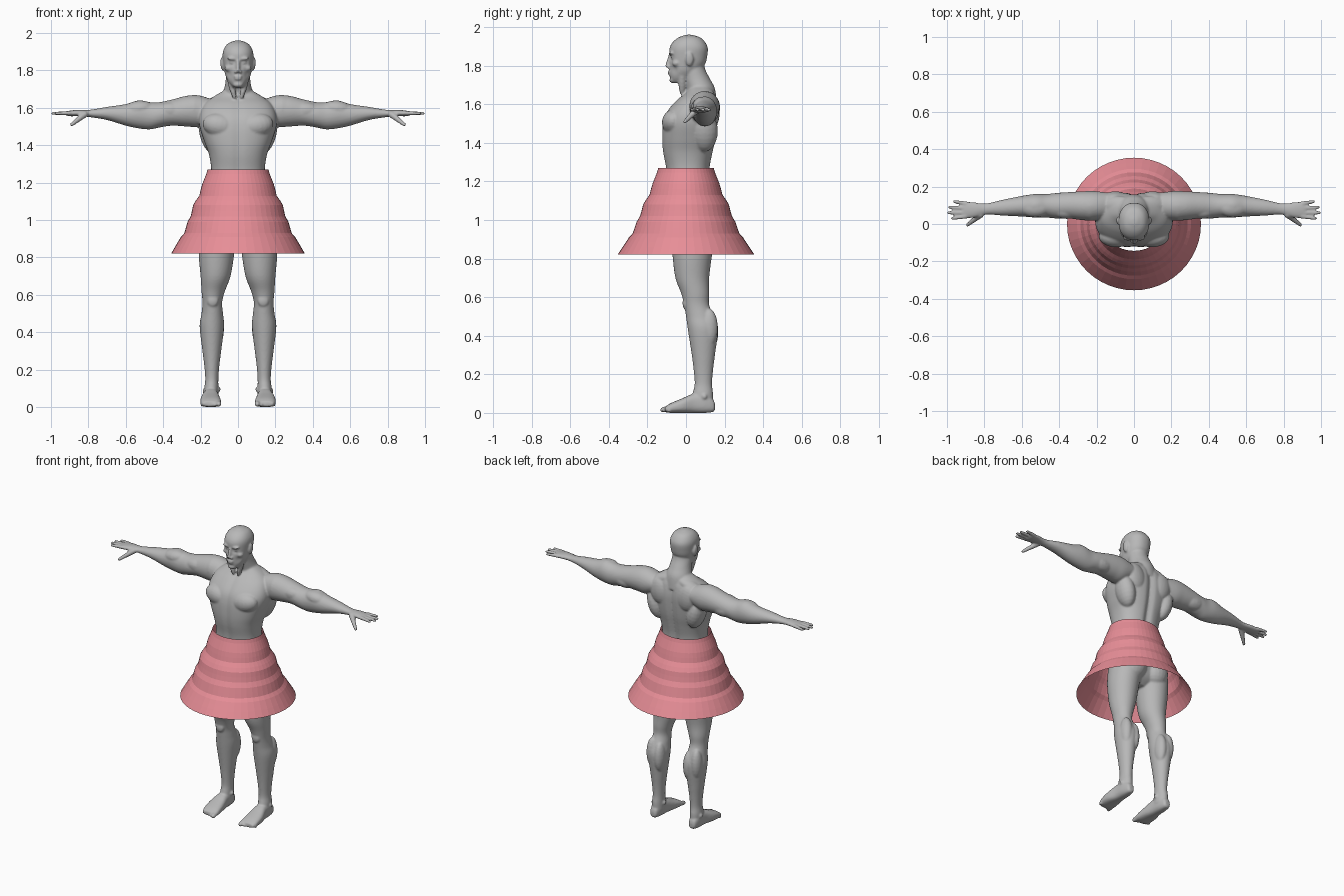
import bpy
import bmesh
from math import sin, cos, pi, exp, copysign
from mathutils import Vector, Matrix

cube = bpy.data.objects.get("Cube")
if cube:
    bpy.data.objects.remove(cube, do_unlink=True)


def material(name, colour):
    mat = bpy.data.materials.new(name)
    mat.use_nodes = True
    mat.diffuse_color = (*colour, 1)
    shader = mat.node_tree.nodes["Principled BSDF"]
    shader.inputs["Base Color"].default_value = (*colour, 1)
    shader.inputs["Roughness"].default_value = 0.7
    return mat


def add_object(name, bm, mat):
    mesh = bpy.data.meshes.new(name)
    bm.to_mesh(mesh)
    bm.free()
    mesh.materials.append(mat)
    obj = bpy.data.objects.new(name, mesh)
    bpy.context.collection.objects.link(obj)
    return obj


def smooth_rows(rows, steps=5):
    """Pass a smooth spline through the rows of a loft."""
    rows = [Vector(row) for row in rows]
    last = len(rows) - 1
    for i in range(last):
        a, b, c, d = (rows[min(max(k, 0), last)] for k in range(i - 1, i + 3))
        for s in range(steps):
            t = s / steps
            yield b + (c - a) * (t / 2) + (a * 2 - b * 5 + c * 4 - d) * (t * t / 2) \
                + (b * 3 - a - c * 3 + d) * (t ** 3 / 2)
    yield rows[last]


def loft(bm, axis, rows, power=2.0, segments=48):
    """Rows are (place on axis, low, high, low, high) along the other two axes."""
    u, v = [k for k in range(3) if k != axis]
    rings = []
    for place, u_low, u_high, v_low, v_high in smooth_rows(rows):
        ring = []
        for s in range(segments):
            angle = 2 * pi * s / segments
            cu, cv = (copysign(abs(f) ** (2 / power), f) for f in (cos(angle), sin(angle)))
            co = Vector()
            co[axis] = place
            co[u] = (u_low + u_high) / 2 + cu * (u_high - u_low) / 2
            co[v] = (v_low + v_high) / 2 + cv * (v_high - v_low) / 2
            ring.append(bm.verts.new(co))
        rings.append(ring)
    for low, high in zip(rings, rings[1:]):
        for s in range(segments):
            n = (s + 1) % segments
            bm.faces.new((low[s], low[n], high[n], high[s]))
    bm.faces.new(rings[0][::-1])
    bm.faces.new(rings[-1])
    return [vert for ring in rings for vert in ring]


def blob(bm, centre, radii, tilt=0.0):
    """Ellipsoid, tilted in the front plane."""
    matrix = Matrix.Translation(centre) @ Matrix.Rotation(tilt, 4, "Y") \
        @ Matrix.Diagonal((*radii, 1))
    bmesh.ops.create_uvsphere(bm, u_segments=20, v_segments=12, radius=1, matrix=matrix)


def digit(bm, start, end, thick, thin, count=14):
    """Tapered rounded rod, for fingers, toes and the nose."""
    for i in range(count):
        t = i / (count - 1)
        radius = thick + (thin - thick) * t
        blob(bm, Vector(start).lerp(Vector(end), t), (radius,) * 3)


def dent(verts, centre, size, push):
    for vert in verts:
        vert.co += Vector(push) * exp(-((vert.co - Vector(centre)).length / size) ** 2)


skin = material("grey skin", (0.48, 0.48, 0.48))
cloth = material("pink cloth", (0.8, 0.27, 0.31))
bm = bmesh.new()

# Left arm and palm
loft(bm, 0, [
    (.10, .04, .16, 1.55, 1.63), (.2, .02, .175, 1.5, 1.665),
    (.27, .02, .175, 1.5, 1.665), (.35, .03, .17, 1.505, 1.645),
    (.42, .03, .165, 1.495, 1.63), (.47, .035, .16, 1.485, 1.63),
    (.53, .035, .16, 1.49, 1.64), (.6, .04, .15, 1.505, 1.62),
    (.7, .045, .13, 1.535, 1.605), (.79, .05, .11, 1.55, 1.59),
    (.85, .035, .115, 1.555, 1.59), (.9, .03, .12, 1.555, 1.585),
    (.92, .04, .11, 1.56, 1.58)])

# Fingers and thumb
for base, tip, reach in ((.11, .12, .96), (.085, .09, .985), (.06, .06, .99), (.04, .03, .97)):
    digit(bm, (.9, base, 1.572), (reach, tip, 1.57), .012, .009)
digit(bm, (.82, .05, 1.565), (.89, -.005, 1.51), .018, .01)

# Left leg
loft(bm, 2, [
    (.05, .105, .18, .03, .14), (.1, .105, .18, .035, .14),
    (.15, .105, .175, .045, .135), (.22, .1, .18, .04, .14),
    (.3, .09, .19, .03, .15), (.43, .075, .205, .01, .165),
    (.5, .08, .195, 0, .145), (.56, .085, .19, -.01, .12),
    (.62, .07, .195, -.025, .12), (.7, .04, .2, -.055, .12),
    (.82, .02, .21, -.07, .135), (.92, .01, .205, -.075, .15),
    (.98, .03, .19, -.07, .14)])

# Left foot and toes
loft(bm, 1, [
    (-.11, .1, .19, .005, .03), (-.08, .09, .2, 0, .05),
    (-.02, .095, .2, 0, .075), (.04, .105, .185, 0, .1),
    (.1, .11, .18, 0, .1), (.14, .12, .17, .005, .07),
    (.15, .13, .16, .015, .045)], power=2.6)
for i in range(5):
    radius = .016 if i == 0 else .012
    digit(bm, (.105 + .021 * i, -.08, .025), (.103 + .022 * i, -.12 + .008 * i, radius),
          radius, radius - .002, 7)

# Muscles and joints of the left side
for centre, radii, tilt in (
        ((.095, -.065, 1.505), (.095, .06, .065), -.2),   # chest
        ((.235, .095, 1.59), (.075, .078, .078), 0),      # shoulder
        ((.15, .095, 1.46), (.055, .07, .11), .25),       # flank
        ((.09, .1, 1.64), (.1, .05, .035), .35),          # shoulder slope
        ((.1, .135, 1.56), (.07, .04, .09), .2),          # shoulder blade
        ((.36, .07, 1.585), (.08, .043, .045), 0),        # upper arm front
        ((.37, .12, 1.555), (.09, .05, .05), 0),          # upper arm back
        ((.53, .085, 1.595), (.08, .05, .043), .1),       # forearm
        ((.085, .1, .95), (.085, .075, .09), 0),          # seat
        ((.11, .12, .42), (.035, .048, .1), 0),           # inner calf
        ((.165, .12, .44), (.037, .045, .1), 0),          # outer calf
        ((.135, -.002, .57), (.03, .016, .035), 0),       # kneecap
        ((.105, .085, .095), (.012, .015, .015), 0),      # inner ankle
        ((.178, .095, .085), (.012, .015, .015), 0),      # outer ankle
        ((.035, -.02, 1.72), (.016, .02, .08), .25)):     # neck cord
    blob(bm, centre, radii, tilt)

# Left half of the face
for centre, radii, tilt in (
        ((.084, .018, 1.833), (.01, .021, .036), .1),     # ear
        ((.032, -.077, 1.863), (.028, .013, .008), -.1),  # brow
        ((.032, -.066, 1.843), (.014, .012, .01), 0),     # eye
        ((.05, -.048, 1.812), (.022, .024, .018), 0),     # cheekbone
        ((.012, -.09, 1.793), (.009, .011, .008), 0)):    # nostril
    blob(bm, centre, radii, tilt)

# Mirror everything so far to the right side
copy = bmesh.ops.duplicate(bm, geom=bm.verts[:] + bm.edges[:] + bm.faces[:])
mirrored = [g for g in copy["geom"] if isinstance(g, bmesh.types.BMVert)]
bmesh.ops.scale(bm, vec=(-1, 1, 1), verts=mirrored)

# Torso with furrows down the spine and breastbone
torso = loft(bm, 2, [(z, -w, w, front, back) for z, w, front, back in (
    (.85, .06, -.04, .08), (.9, .15, -.08, .13), (1, .185, -.09, .15),
    (1.1, .17, -.095, .14), (1.2, .15, -.1, .125), (1.27, .143, -.105, .125),
    (1.35, .155, -.12, .14), (1.42, .18, -.125, .155), (1.5, .205, -.12, .165),
    (1.56, .205, -.1, .168), (1.62, .18, -.05, .16), (1.66, .13, 0, .145),
    (1.69, .08, .02, .13))], power=2.4, segments=96)
for vert in torso:
    if vert.co.z > 1.1:
        depth = .016 if vert.co.y > 0 else .006
        vert.co.y -= copysign(depth, vert.co.y) * exp(-(vert.co.x / .022) ** 2)

# Neck
loft(bm, 2, [(z, -w, w, front, back) for z, w, front, back in (
    (1.6, .1, .01, .16), (1.68, .08, 0, .15), (1.73, .068, -.015, .125),
    (1.78, .063, -.025, .1), (1.83, .055, -.02, .09))])

# Head with sunken eye sockets and cheeks
head = loft(bm, 2, [(z, -w, w, front, back) for z, w, front, back in (
    (1.71, .025, -.07, -.01), (1.73, .045, -.08, .03), (1.77, .066, -.085, .07),
    (1.81, .075, -.085, .1), (1.85, .08, -.087, .11), (1.89, .082, -.085, .113),
    (1.92, .073, -.07, .1), (1.945, .052, -.04, .075), (1.96, .015, 0, .03))],
    power=2.2, segments=96)
for side in (-1, 1):
    dent(head, (.032 * side, -.083, 1.843), .019, (0, .016, 0))
    dent(head, (.05 * side, -.065, 1.78), .022, (-.004 * side, .007, 0))

# Nose, lips and chin
digit(bm, (0, -.084, 1.85), (0, -.097, 1.8), .008, .011)
blob(bm, (0, -.084, 1.768), (.024, .011, .006))
blob(bm, (0, -.083, 1.755), (.021, .011, .006))
blob(bm, (0, -.068, 1.724), (.027, .018, .015))

# Fuse the body into one smooth skin
bmesh.ops.recalc_face_normals(bm, faces=bm.faces[:])
body = add_object("body", bm, skin)
remesh = body.modifiers.new("fuse", "REMESH")
remesh.mode = "VOXEL"
remesh.voxel_size = 0.006
remesh.use_smooth_shade = True
soften = body.modifiers.new("soften", "SMOOTH")
soften.factor = 0.5
soften.iterations = 4

# Tiered skirt, an open sheet that is slightly oval at the waist
profile = [(.163, 1.27), (.17, 1.245), (.18, 1.22), (.192, 1.19), (.2, 1.16), (.207, 1.13),
           (.225, 1.105), (.24, 1.08), (.246, 1.05), (.253, 1.02), (.27, .99), (.28, .955),
           (.287, .93), (.305, .91), (.32, .885), (.335, .86), (.358, .82)]
bm = bmesh.new()
sides = 48
rings = []
for radius, z in profile:
    depth = radius * (.99 - .11 * (z - .82) / .45)
    rings.append([bm.verts.new((radius * cos(2 * pi * s / sides),
                                depth * sin(2 * pi * s / sides), z)) for s in range(sides)])
for high, low in zip(rings, rings[1:]):
    for s in range(sides):
        n = (s + 1) % sides
        bm.faces.new((low[s], low[n], high[n], high[s]))
add_object("skirt", bm, cloth)
